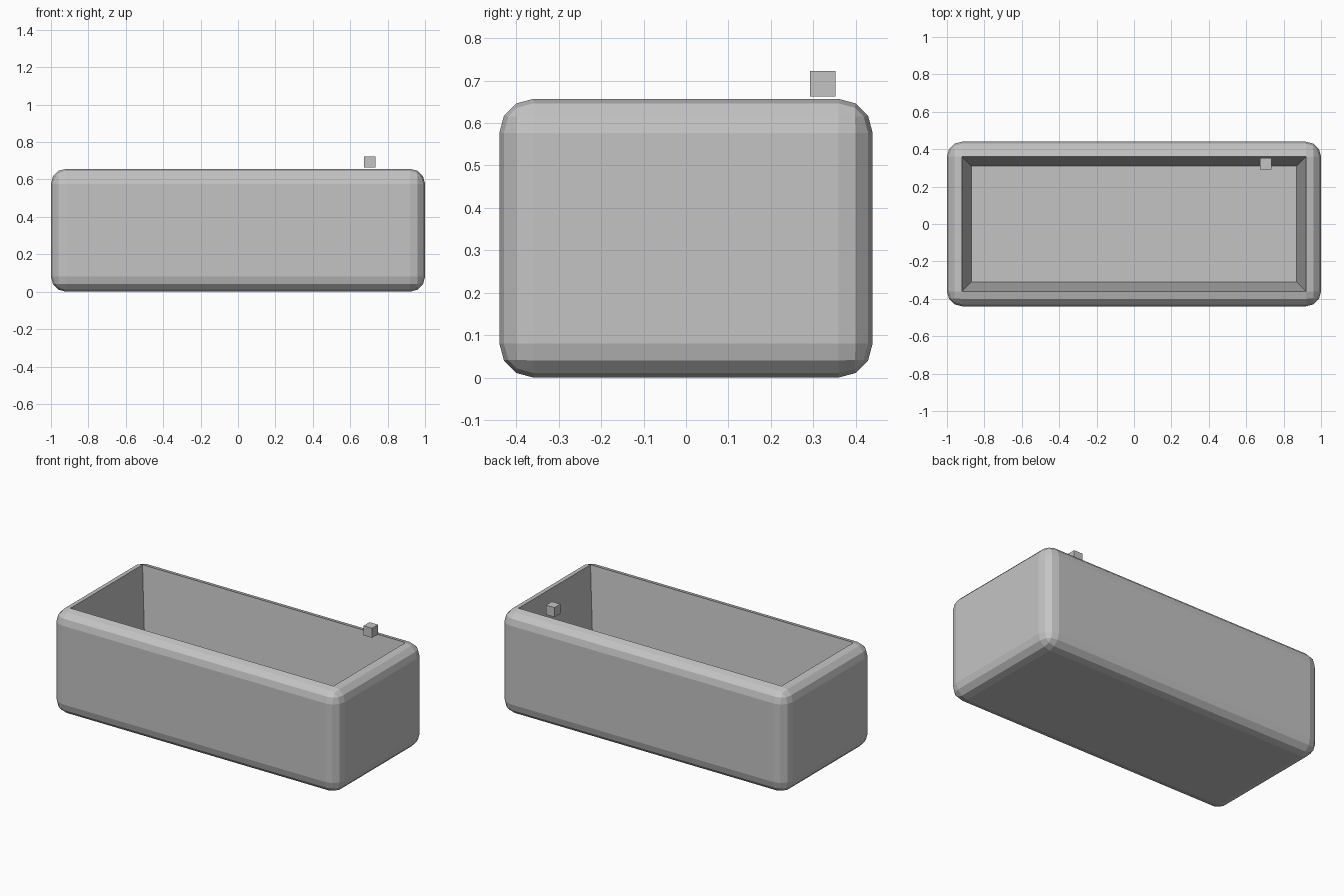
import bpy
import bmesh
from mathutils import Matrix, Vector

if "Cube" in bpy.data.objects:
    bpy.data.objects.remove(bpy.data.objects["Cube"], do_unlink=True)

# Single plain grey material
grey = bpy.data.materials.new("plain_grey")
grey.use_nodes = True
GREY = (0.55, 0.55, 0.55, 1.0)
grey.diffuse_color = GREY
grey.node_tree.nodes["Principled BSDF"].inputs["Base Color"].default_value = GREY


def box(bm, low, high):
    """Add an axis-aligned box between two corners."""
    low, high = Vector(low), Vector(high)
    matrix = Matrix.Translation((low + high) / 2) @ Matrix.Diagonal((*(high - low), 1))
    bmesh.ops.create_cube(bm, size=1, matrix=matrix)


def finish(bm, name):
    bmesh.ops.recalc_face_normals(bm, faces=bm.faces[:])
    mesh = bpy.data.meshes.new(name)
    bm.to_mesh(mesh)
    bm.free()
    mesh.materials.append(grey)
    obj = bpy.data.objects.new(name, mesh)
    bpy.context.collection.objects.link(obj)
    return obj


# Rounded outer body of the trough
HALF_X, HALF_Y, TOP = 1.0, 0.44, 0.657
ROUNDING, TAPER, FLOOR = 0.08, 0.05, 0.18
bm = bmesh.new()
box(bm, (-HALF_X, -HALF_Y, 0), (HALF_X, HALF_Y, TOP))
bmesh.ops.bevel(bm, geom=bm.edges[:], offset=ROUNDING, offset_type='OFFSET',
                segments=3, profile=0.5, affect='EDGES')

# Tapered cavity sunk from the flat top face
top_face = max(bm.faces, key=lambda f: f.calc_center_median().z)
floor = bmesh.ops.extrude_discrete_faces(bm, faces=[top_face])["faces"][0]
for v in floor.verts:
    v.co.x -= TAPER if v.co.x > 0 else -TAPER
    v.co.y -= TAPER if v.co.y > 0 else -TAPER
    v.co.z = FLOOR
finish(bm, "trough_body")

# Small block floating just above the back rim
bm = bmesh.new()
box(bm, (0.674, 0.292, 0.663), (0.734, 0.352, 0.723))
finish(bm, "small_block")
